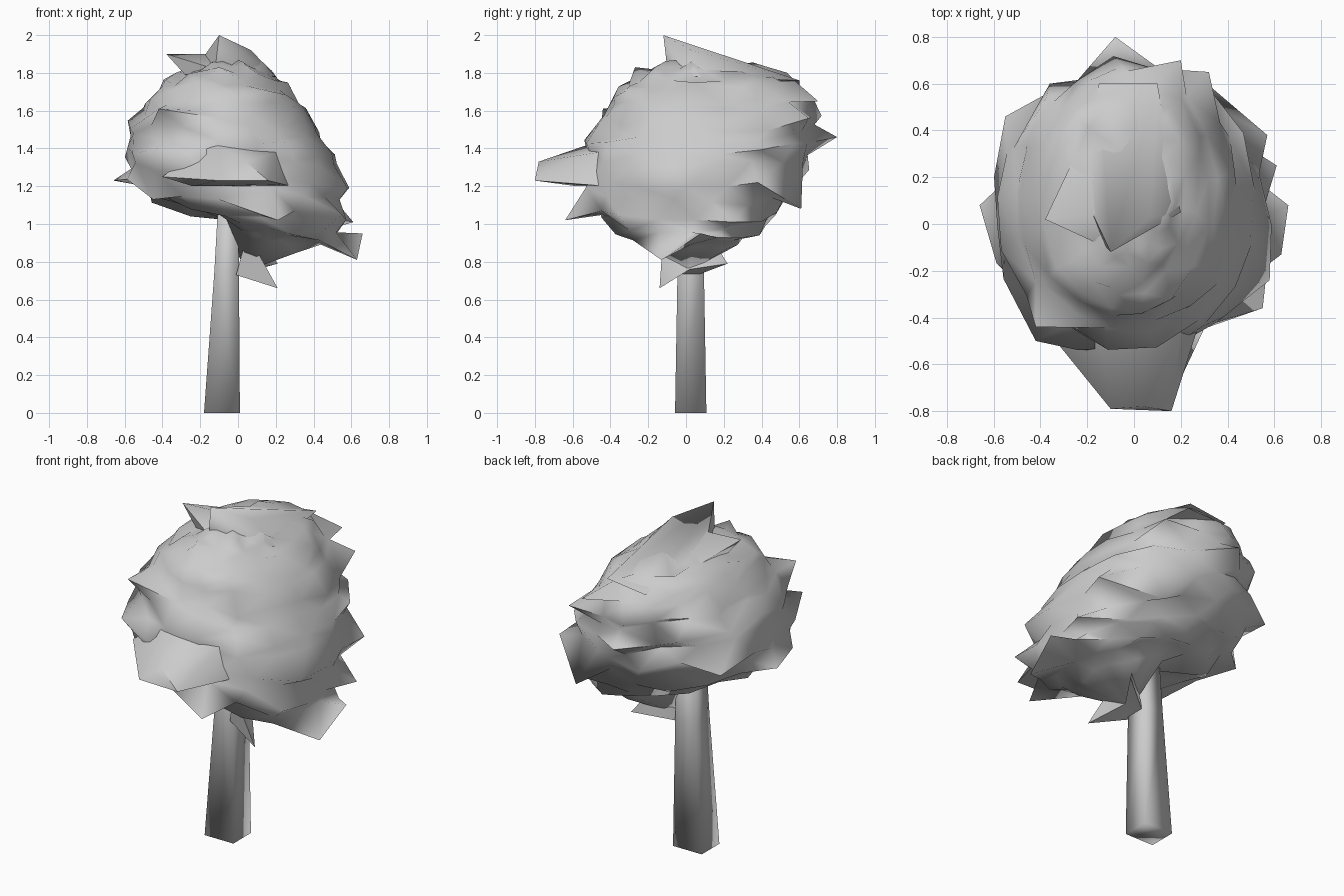
import bpy, bmesh, math, random
from mathutils import Vector

default_cube = bpy.data.objects.get("Cube")
if default_cube:
    bpy.data.objects.remove(default_cube, do_unlink=True)
random.seed(7)

clay_grey = bpy.data.materials.new("clay grey")
clay_grey.use_nodes = True
clay_grey.diffuse_color = (0.6, 0.6, 0.6, 1)
clay_grey.node_tree.nodes["Principled BSDF"].inputs["Base Color"].default_value = (0.6, 0.6, 0.6, 1)


def add_ring(bm, centre, sides, point_at):
    """Add one closed ring of vertices, point_at(angle) giving each position."""
    return [bm.verts.new(centre + point_at(math.tau * i / sides)) for i in range(sides)]


def skin(bm, rings):
    """Join neighbouring rings with quads."""
    for low, high in zip(rings, rings[1:]):
        for i in range(len(low)):
            j = (i + 1) % len(low)
            bm.faces.new((low[i], low[j], high[j], high[i]))


def close_with_tip(bm, ring, position):
    tip = bm.verts.new(position)
    for a, b in zip(ring, ring[1:] + ring[:1]):
        bm.faces.new((a, b, tip))


def finish(bm, name, sharp_angle):
    bmesh.ops.triangulate(bm, faces=bm.faces[:])
    bmesh.ops.recalc_face_normals(bm, faces=bm.faces[:])
    mesh = bpy.data.meshes.new(name)
    bm.to_mesh(mesh)
    bm.free()
    obj = bpy.data.objects.new(name, mesh)
    bpy.context.scene.collection.objects.link(obj)
    mesh.materials.append(clay_grey)
    bpy.ops.object.select_all(action='DESELECT')
    obj.select_set(True)
    bpy.context.view_layer.objects.active = obj
    bpy.ops.object.shade_smooth_by_angle(angle=math.radians(sharp_angle))


def leaf(name, *corners):
    """A solid blade wrapped tightly round its corners."""
    bm = bmesh.new()
    for corner in corners:
        bm.verts.new(corner)
    bmesh.ops.convex_hull(bm, input=bm.verts[:])
    finish(bm, name, 60)


# Trunk: square, leaning and tapering, with softly shaded corners
bm = bmesh.new()
trunk_rings = []
for x, z, half_x, half_y in ((-.085, 0, .095, .083), (-.06, .75, .065, .07), (-.05, 1.2, .05, .06)):
    trunk_rings.append(add_ring(bm, Vector((x, .025, z)), 4, lambda a: Vector(
        (half_x * math.cos(a + math.pi / 4), half_y * math.sin(a + math.pi / 4), 0)) * math.sqrt(2)))
skin(bm, trunk_rings)
bm.faces.new(trunk_rings[0])
bm.faces.new(trunk_rings[-1])
finish(bm, "trunk", 95)

# Canopy layers, bottom to top: left edge x, z; right edge x, z; front y, back y
layers = (
    (-.07, 1.02, .32, .87, -.27, .29),
    (-.44, 1.14, .56, .9, -.43, .42),
    (-.58, 1.22, .57, 1, -.54, .53),
    (-.61, 1.38, .56, 1.2, -.55, .64),
    (-.57, 1.53, .51, 1.37, -.51, .68),
    (-.5, 1.65, .42, 1.51, -.46, .69),
    (-.39, 1.75, .32, 1.66, -.38, .66),
    (-.27, 1.81, .22, 1.76, -.24, .54),
    (-.15, 1.85, .13, 1.83, -.12, .28),
)


def leafy_ring(bm, layer, scale, lift, sides=17):
    """Tilted, ragged oval through the four extremes of a layer."""
    x0, z0, x1, z1, y0, y1 = layer
    centre = Vector(((x0 + x1) / 2, (y0 + y1) / 2, (z0 + z1) / 2 + lift))
    turn = random.uniform(0, .3)

    def point(a):
        r = scale * random.uniform(.95, 1.05)
        c, s = math.cos(a + turn), math.sin(a + turn)
        droop = random.uniform(-.03, .03)
        return Vector((c * r * (x1 - x0) / 2, s * r * (y1 - y0) / 2,
                       c * (z1 - z0) / 2 + droop))
    return add_ring(bm, centre, sides, point)


# Each layer has a jutting edge and a tucked crease above it
bm = bmesh.new()
rings = []
for low, high in zip(layers, layers[1:]):
    rings.append(leafy_ring(bm, low, 1.01, 0))
    middle = [(a + b) / 2 for a, b in zip(low, high)]
    rings.append(leafy_ring(bm, middle, .98, .01))
rings.append(leafy_ring(bm, layers[-1], 1, 0))
skin(bm, rings)
close_with_tip(bm, rings[0], (.04, .02, .75))
close_with_tip(bm, rings[-1], (-.03, .06, 1.87))

# Leaf points: pull the nearest canopy corner out to each tip
tips = (
    (-.08, .8, 1.46), (.66, .08, .95), (.63, -.13, .81), (-.66, .08, 1.23),
    (.61, .25, 1.01), (.21, -.64, 1.02), (.3, .61, 1.08), (.58, -.24, 1.19),
    (-.45, -.3, 1.13), (.28, .3, 1.72), (-.55, .46, 1.3), (.2, .7, 1.65),
    (.32, .65, 1.56), (-.42, -.5, 1.4), (-.42, -.44, 1.61), (-.25, .1, 1.04),
    (.57, .38, 1.22), (-.1, -.27, 1.83), (.55, -.36, 1.05), (-.36, .6, 1.5),
)
pulled = set()
for tip in map(Vector, tips):
    corner = min((v for v in bm.verts if v not in pulled), key=lambda v: (v.co - tip).length)
    corner.co = tip
    pulled.add(corner)
finish(bm, "canopy", 75)

# Crown: a peaked sheet falling to the back, and a blade to its right side
leaf("crown_leaf", (-.1, -.12, 2), (.07, .03, 1.92), (.1, .6, 1.76), (-.15, .6, 1.73),
     (-.12, -.1, 1.83), (.2, .05, 1.78), (-.25, .2, 1.79))
leaf("crown_side_leaf", (-.38, .02, 1.9), (-.1, .05, 1.9), (-.28, 0, 1.79),
     (-.12, -.1, 1.82), (-.2, .4, 1.76))

# Front leaf: a broad blunt blade flaring back into the canopy
leaf("front_leaf", (-.1, -.79, 1.23), (.16, -.8, 1.23), (.04, -.78, 1.33),
     (-.24, -.58, 1.2), (.19, -.6, 1.21), (-.4, -.42, 1.25), (.28, -.42, 1.2),
     (-.15, -.46, 1.44), (.2, -.46, 1.38))

# Low sprig: a forked leaf tuft hanging beside the trunk
bm = bmesh.new()
sprig = [bm.verts.new(p) for p in (
    (-.01, -.06, .73), (-.01, .06, .73), (.21, -.14, .66), (.08, .02, .76),
    (.21, .22, .79), (.05, -.12, .95), (.1, .12, .95))]
for a, b, c in ((0, 2, 3), (0, 3, 1), (1, 3, 4), (0, 5, 2), (2, 5, 3),
                (3, 5, 6), (3, 6, 4), (1, 4, 6), (0, 1, 6), (0, 6, 5)):
    bm.faces.new((sprig[a], sprig[b], sprig[c]))
finish(bm, "low_sprig", 60)
